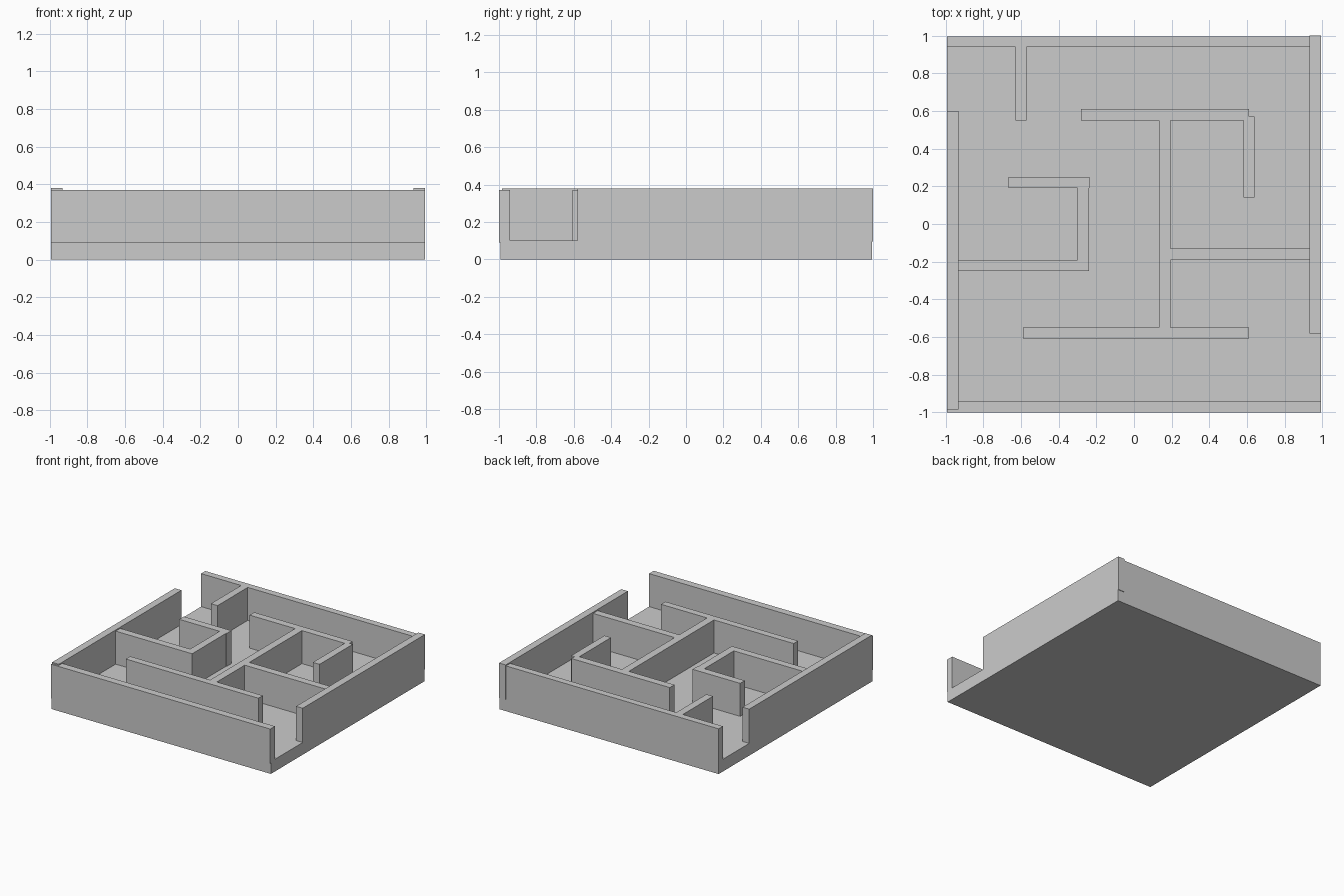
import bpy
import bmesh
from mathutils import Matrix, Vector

if "Cube" in bpy.data.objects:
    bpy.data.objects.remove(bpy.data.objects["Cube"])

FLOOR, TOP, RIM = 0.095, 0.37, 0.38


def box(name, x0, x1, y0, y1, z0=FLOOR, z1=TOP):
    """Axis-aligned block given by its limits."""
    bm = bmesh.new()
    size = Vector((x1 - x0, y1 - y0, z1 - z0))
    mid = Vector((x0 + x1, y0 + y1, z0 + z1)) / 2
    bmesh.ops.create_cube(bm, size=1, matrix=Matrix.Translation(mid) @ Matrix.Diagonal(size).to_4x4())
    mesh = bpy.data.meshes.new(name)
    bm.to_mesh(mesh)
    bm.free()
    obj = bpy.data.objects.new(name, mesh)
    bpy.context.collection.objects.link(obj)
    return obj


# Floor slab
box("floor", -0.992, 0.992, -0.992, 0.995, 0, 0.1)

# Outer walls; the side walls stand slightly taller and leave the two openings
box("front_wall", -0.992, 0.992, -1.0, -0.94, 0.09)
box("back_wall", -0.992, 0.932, 0.94, 0.995)
box("left_wall", -0.992, -0.932, -0.985, 0.6, FLOOR, RIM)
box("right_wall", 0.932, 0.992, -0.58, 1.0, FLOOR, RIM)

# Inner maze walls: x range, y range
inner = {
    "back_stub": (-0.63, -0.57, 0.55, 0.94),
    "back_bar": (-0.28, 0.61, 0.55, 0.61),
    "back_bar_return": (0.58, 0.64, 0.14, 0.57),
    "spine": (0.132, 0.194, -0.55, 0.55),
    "right_bar": (0.194, 0.932, -0.19, -0.13),
    "front_bar": (-0.59, 0.61, -0.607, -0.55),
    "hook_end": (-0.665, -0.235, 0.19, 0.25),
    "hook_side": (-0.30, -0.24, -0.19, 0.19),
    "hook_base": (-0.932, -0.24, -0.25, -0.19),
}
for part, limits in inner.items():
    box(part + "_wall", *limits)
